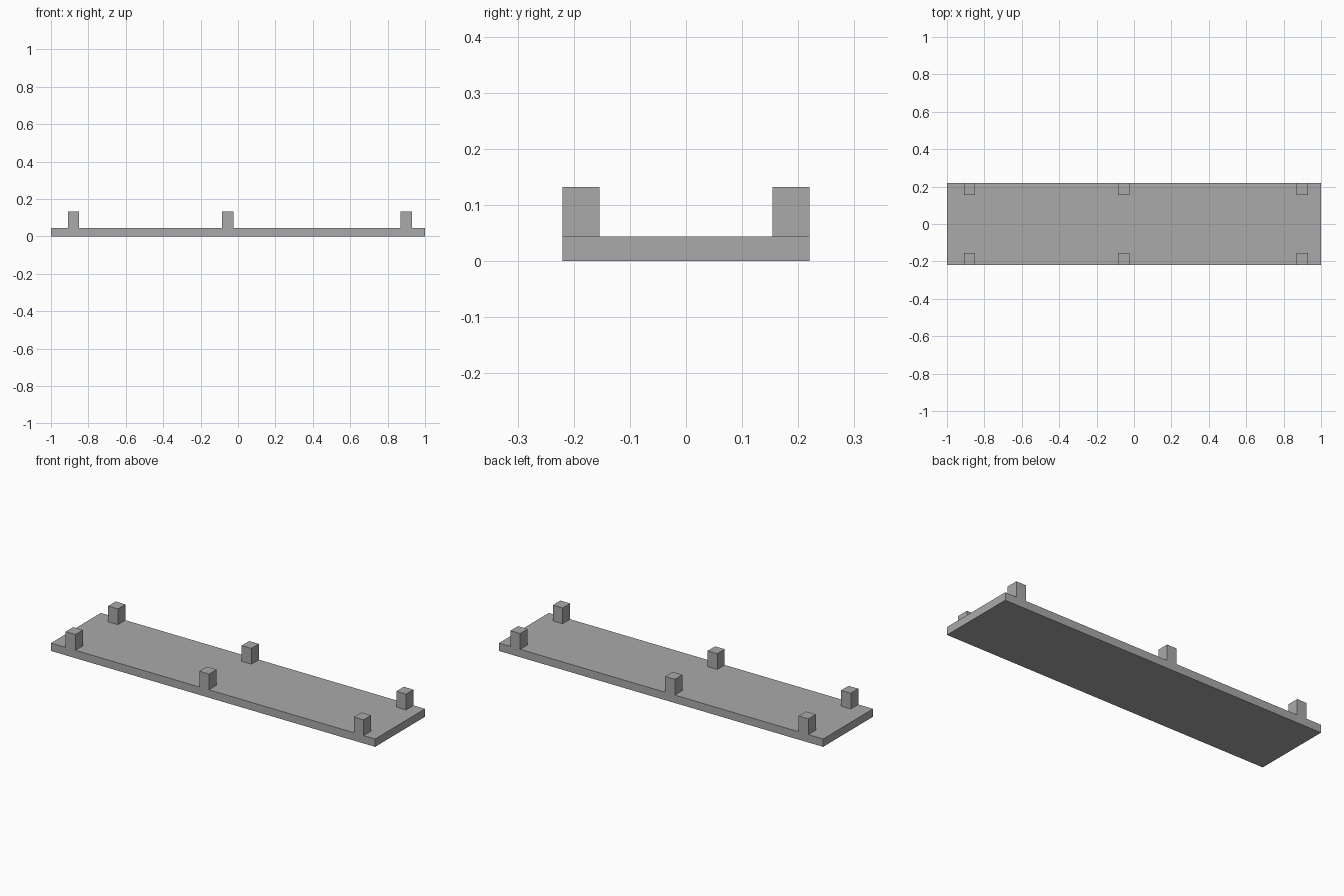
import bpy
import bmesh
from mathutils import Matrix, Vector

cube = bpy.data.objects.get("Cube")
if cube:
    bpy.data.objects.remove(cube, do_unlink=True)

GREY = (0.4, 0.4, 0.4, 1.0)
grey = bpy.data.materials.new("plain grey")
grey.use_nodes = True
grey.diffuse_color = GREY
grey.node_tree.nodes["Principled BSDF"].inputs["Base Color"].default_value = GREY


def box(name, low, high):
    """Flat-shaded box between two opposite corners."""
    low, high = Vector(low), Vector(high)
    bm = bmesh.new()
    bmesh.ops.create_cube(bm, size=1.0)
    bmesh.ops.transform(bm, verts=bm.verts, matrix=Matrix.Diagonal((*(high - low), 1)))
    mesh = bpy.data.meshes.new(name)
    bm.to_mesh(mesh)
    bm.free()
    mesh.materials.append(grey)
    obj = bpy.data.objects.new(name, mesh)
    obj.location = (low + high) / 2
    bpy.context.collection.objects.link(obj)
    return obj


HALF_DEPTH = 0.22
DECK = 0.044
POST_TOP = 0.132
POST_HALF_WIDTH = 0.03
POST_DEPTH = 0.066

# Long flat base plank
box("base_plank", (-1, -HALF_DEPTH, 0), (1, HALF_DEPTH, DECK))

# Three pairs of short posts, flush with the long edges
for place, x in (("right", -0.879), ("middle", -0.055), ("left", 0.899)):
    for side, inner, outer in (
        ("front", -HALF_DEPTH, POST_DEPTH - HALF_DEPTH),
        ("back", HALF_DEPTH - POST_DEPTH, HALF_DEPTH),
    ):
        box(f"{side}_{place}_post",
            (x - POST_HALF_WIDTH, inner, DECK),
            (x + POST_HALF_WIDTH, outer, POST_TOP))
